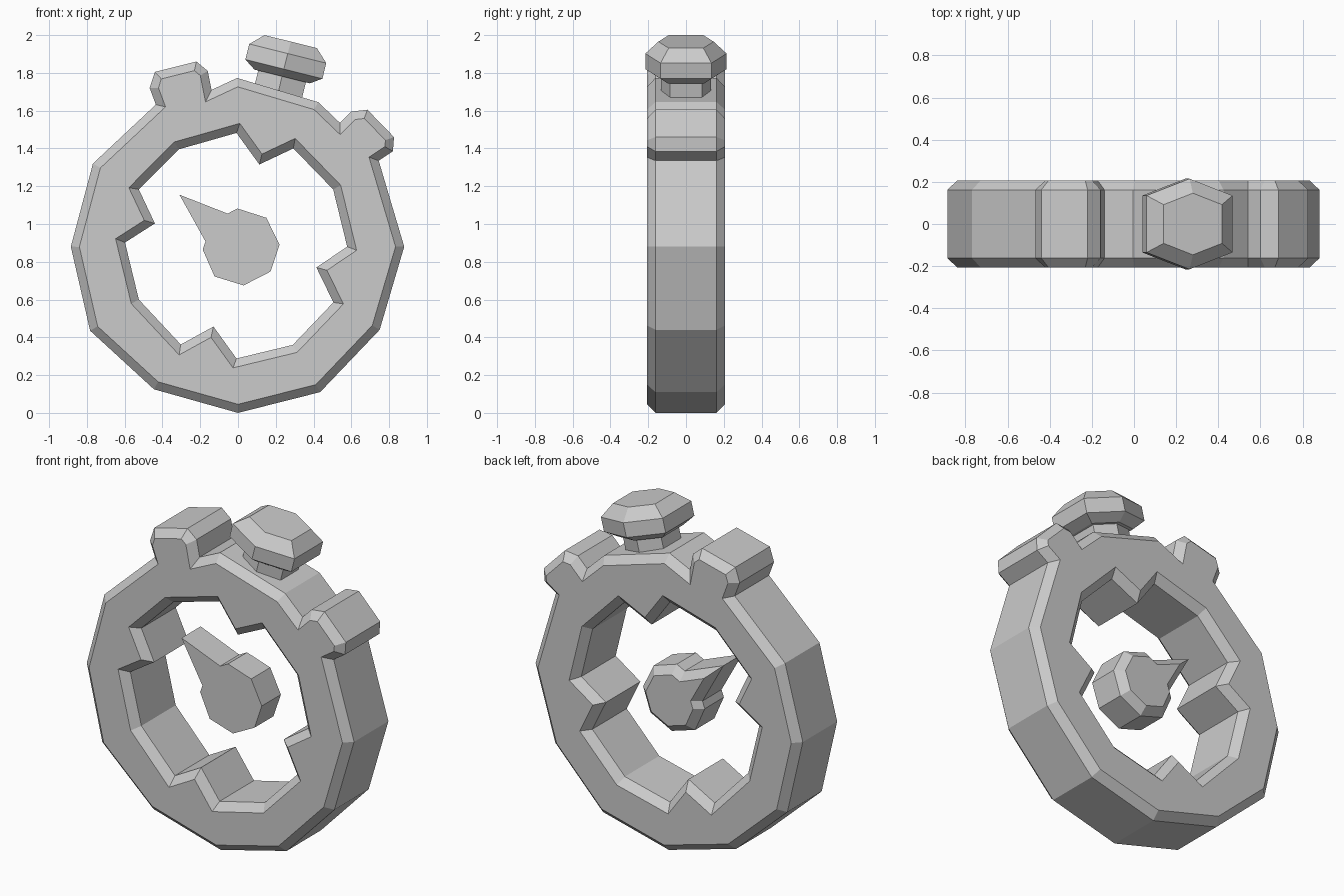
import bpy, bmesh, math
from mathutils import Vector, Matrix

cube = bpy.data.objects.get("Cube")
if cube:
    bpy.data.objects.remove(cube)

grey = bpy.data.materials.new("plain_grey")
grey.use_nodes = True
grey.diffuse_color = (0.6, 0.6, 0.6, 1)
grey.node_tree.nodes["Principled BSDF"].inputs["Base Color"].default_value = (0.6, 0.6, 0.6, 1)

CHAMFER = 0.044


def finish(bm, name):
    bmesh.ops.recalc_face_normals(bm, faces=bm.faces[:])
    mesh = bpy.data.meshes.new(name)
    bm.to_mesh(mesh)
    bm.free()
    mesh.materials.append(grey)
    obj = bpy.data.objects.new(name, mesh)
    bpy.context.collection.objects.link(obj)
    return obj


def offset(points, d):
    """Move a counter-clockwise outline inward by d with mitred corners."""
    out = []
    for i, p in enumerate(points):
        p = Vector(p)
        a = (p - Vector(points[i - 1])).normalized()
        b = (Vector(points[(i + 1) % len(points)]) - p).normalized()
        na, nb = Vector((-a.y, a.x)), Vector((-b.y, b.x))
        out.append(p + (na + nb) * d / (1 + na.dot(nb)))
    return out


def ring(bm, points, y):
    return [bm.verts.new((p[0], y, p[1])) for p in points]


def bridge(bm, loops):
    for a, b in zip(loops, loops[1:]):
        for i in range(len(a)):
            bm.faces.new((a[i - 1], a[i], b[i], b[i - 1]))


def cap(bm, *loops):
    """Fill a flat area bounded by one or more loops."""
    edges = [bm.edges.get((l[i - 1], l[i])) for l in loops for i in range(len(l))]
    bmesh.ops.triangle_fill(bm, edges=edges, use_beauty=True)


# Case: faceted ring with two lugs and a notched opening, chamfered both sides
outer = [(0, 0), (.435, .11), (.75, .44), (.88, .88), (.745, 1.335), (.82, 1.385),
         (.826, 1.46), (.685, 1.605), (.6, 1.595), (.54, 1.535), (.425, 1.645),
         (-.005, 1.773), (-.14, 1.71), (-.16, 1.81), (-.22, 1.86), (-.44, 1.805),
         (-.468, 1.72), (-.435, 1.632), (-.768, 1.32), (-.885, .88), (-.783, .435), (-.445, .125)]
inner = [(-.008, 1.482), (-.314, 1.395), (-.525, 1.183), (-.44, 1.003), (-.598, .902),
         (-.525, .6), (-.303, .362), (-.13, .457), (-.008, .288), (.29, .36),
         (.505, .585), (.415, .77), (.578, .88), (.504, 1.183), (.293, 1.4), (.113, 1.315)]
W, D = 0.162, 0.206
bm = bmesh.new()
sides = []
for points, d in ((outer, CHAMFER), (inner, -CHAMFER)):
    small = offset(points, d)
    loops = [ring(bm, small, -D), ring(bm, points, -W), ring(bm, points, W), ring(bm, small, D)]
    bridge(bm, loops)
    sides.append(loops)
for k in (0, 3):
    cap(bm, sides[0][k], sides[1][k])
finish(bm, "case_ring")

# Hub with pointing hand: flat front, chamfered back
hand = [(-.31, 1.155), (-.172, .907), (-.187, .865), (-.124, .722), (.03, .675), (.172, .748),
        (.22, .89), (.15, 1.033), (-.003, 1.082), (-.055, 1.055)]
bm = bmesh.new()
loops = [ring(bm, hand, -.09), ring(bm, hand, .09), ring(bm, offset(hand, CHAMFER), .134)]
bridge(bm, loops)
cap(bm, loops[0])
cap(bm, loops[-1])
finish(bm, "hub_hand")

# Push button: six-sided stem and domed cap, tilted along the ring radius
hexagon = [(.21, -.135), (.21, .135), (0, .215), (-.21, .135), (-.21, -.135), (0, -.215)]


def hex_stack(name, levels):
    bm = bmesh.new()
    loops = [[bm.verts.new((x * s, y * s, z)) for x, y in hexagon] for z, s in levels]
    bridge(bm, loops)
    bm.faces.new(loops[0])
    bm.faces.new(loops[-1])
    obj = finish(bm, name)
    obj.matrix_world = Matrix.Translation((.243, 0, 1.82)) @ Matrix.Rotation(math.radians(14), 4, 'Y')


hex_stack("button_stem", [(-.22, .62), (-.03, .62)])
hex_stack("button_cap", [(-.04, .72), (0, 1), (.085, 1), (.15, .68)])
